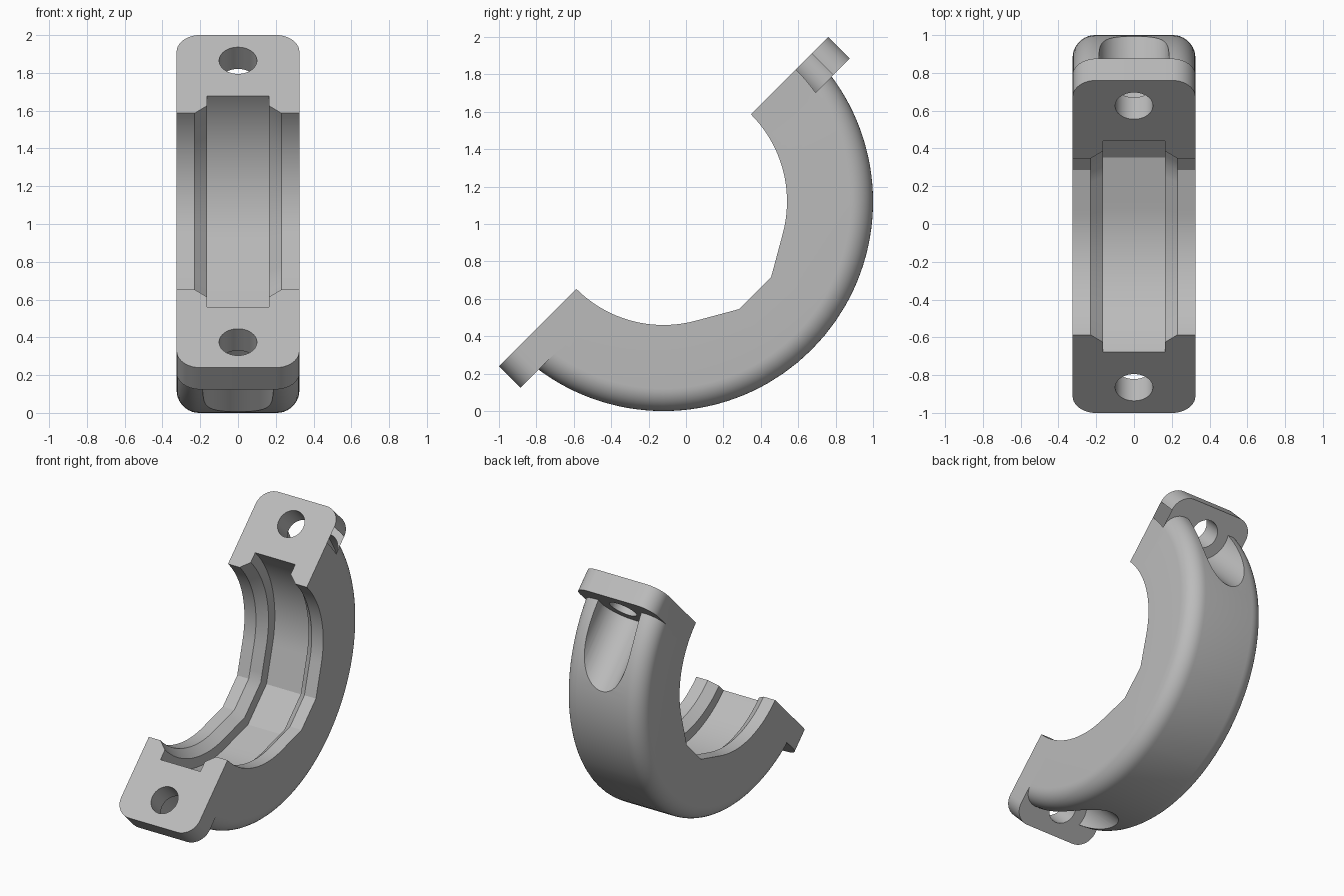
import bpy, bmesh
from math import sin, cos, tan, atan2, radians, pi
from mathutils import Matrix

if "Cube" in bpy.data.objects:
    bpy.data.objects.remove(bpy.data.objects["Cube"])

HALF, OUTER, FILLET = 0.325, 1.12, 0.12
THICK, REACH, CORNER, HOLE_POS = 0.163, 1.245, 0.125, 1.054
TILT, FLAT = radians(30), 0.033     # slanted inner facets and the flat bottom one

metal = bpy.data.materials.new("grey metal")
metal.use_nodes = True
grey = (0.5, 0.5, 0.5, 1)
metal.diffuse_color = grey
metal.node_tree.nodes["Principled BSDF"].inputs["Base Color"].default_value = grey


def make(name, bm):
    bmesh.ops.recalc_face_normals(bm, faces=bm.faces)
    mesh = bpy.data.meshes.new(name)
    bm.to_mesh(mesh)
    bm.free()
    mesh.materials.append(metal)
    ob = bpy.data.objects.new(name, mesh)
    bpy.context.collection.objects.link(ob)
    return ob


def combine(target, tool, operation):
    """Apply a boolean and discard the tool."""
    tool.hide_render = True
    bpy.ops.object.select_all(action='DESELECT')
    bpy.context.view_layer.objects.active = target
    target.select_set(True)
    mod = target.modifiers.new("boolean", 'BOOLEAN')
    mod.object, mod.operation, mod.solver = tool, operation, 'EXACT'
    bpy.ops.object.modifier_apply(modifier=mod.name)
    bpy.data.objects.remove(tool)


def drill(name, y, radius, top, bottom):
    bm = bmesh.new()
    place = Matrix.Translation((0, y, (top + bottom) / 2))
    bmesh.ops.create_cone(bm, cap_ends=True, segments=64, radius1=radius,
                          radius2=radius, depth=top - bottom, matrix=place)
    return make(name, bm)


def ring_point(r, angle, inner):
    """Point on the ring, angle measured from straight down."""
    a = abs(angle)
    side = 1 if angle >= 0 else -1
    if inner and a < TILT - 1e-6:
        y = (r - (r + FLAT) * cos(TILT)) / sin(TILT)
        corner = atan2(y, r + FLAT)
        if abs(a - CORNER_ANGLE) < 1e-6:
            return side * y, -(r + FLAT)
        if a < corner:
            return side * (r + FLAT) * tan(a), -(r + FLAT)
        r = r / cos(TILT - a)
    return side * r * sin(a), -r * cos(a)


# Cross-section of the half ring: stepped groove inside, rounded edges outside
half = [(0.165, 0.79, True), (0.165, 0.715, True), (0.23, 0.66, True), (HALF, 0.66, True)]
for i in range(11):
    t = i / 10 * pi / 2
    half.append((HALF - FILLET + FILLET * cos(t), OUTER - FILLET + FILLET * sin(t), False))
section = half + [(-x, r, inner) for x, r, inner in reversed(half)]

# Half ring body
CORNER_ANGLE = radians(10)
angles = [radians(a) for a in (0, 5)] + [CORNER_ANGLE]
angles += [radians(15 + 2.5 * i) for i in range(31)]
angles = [-a for a in reversed(angles[1:])] + angles
bm = bmesh.new()
rings = [[bm.verts.new((x, *ring_point(r, a, inner))) for x, r, inner in section]
         for a in angles]
for one, two in zip(rings, rings[1:]):
    for i in range(len(section)):
        j = (i + 1) % len(section)
        bm.faces.new((one[i], one[j], two[j], two[i]))
bm.faces.new(rings[0])
bm.faces.new(rings[-1])
clamp = make("half_ring_clamp", bm)

for side in (1, -1):
    # Tool relief scooped out of the body behind each bolt hole
    combine(clamp, drill("relief", side * HOLE_POS, 0.185, -0.1, -1.3), 'DIFFERENCE')

    # Mounting flange with rounded outer corners
    outline = [(-HALF, 0.8), (HALF, 0.8)]
    for sx, start in ((1, 0), (-1, pi / 2)):
        for i in range(11):
            t = start + i / 10 * pi / 2
            outline.append((sx * (HALF - CORNER) + CORNER * cos(t),
                            REACH - CORNER + CORNER * sin(t)))
    bm = bmesh.new()
    face = bm.faces.new([bm.verts.new((x, side * y, 0)) for x, y in outline])
    out = bmesh.ops.extrude_face_region(bm, geom=[face])
    for v in out["geom"]:
        if isinstance(v, bmesh.types.BMVert):
            v.co.z = -THICK
    combine(clamp, make("flange", bm), 'UNION')

    # Bolt hole
    combine(clamp, drill("bolt_hole", side * HOLE_POS, 0.1, 0.1, -0.3), 'DIFFERENCE')

# Tilt the clamp into place and shade it
clamp.data.transform(Matrix.Translation((0, -0.12, OUTER)) @ Matrix.Rotation(pi / 4, 4, 'X'))
bpy.ops.object.select_all(action='DESELECT')
bpy.context.view_layer.objects.active = clamp
clamp.select_set(True)
bpy.ops.object.shade_smooth_by_angle(angle=radians(25))
